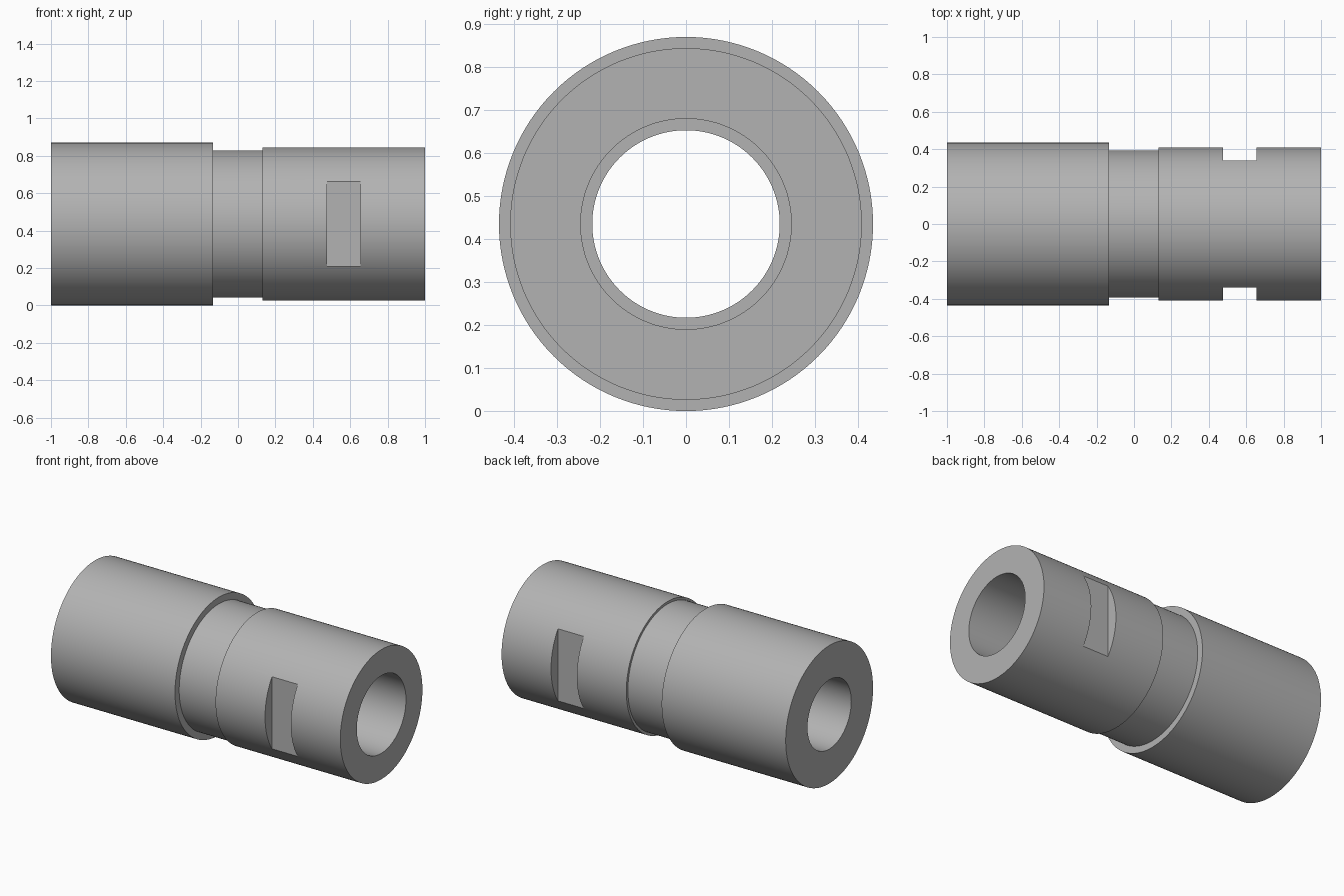
import bpy, bmesh, math
from mathutils import Vector

cube = bpy.data.objects.get("Cube")
if cube:
    bpy.data.objects.remove(cube, do_unlink=True)

AXIS_Z = 0.435
steel = bpy.data.materials.new("grey steel")
steel.use_nodes = True
colour = (0.45, 0.45, 0.45, 1)
steel.diffuse_color = colour
steel.node_tree.nodes["Principled BSDF"].inputs["Base Color"].default_value = colour


def lathe(name, profile, steps=128):
    """Revolve a closed (x, radius) profile about the x axis."""
    bm = bmesh.new()
    verts = [bm.verts.new((x, 0, r)) for x, r in profile]
    edges = [bm.edges.new((a, b)) for a, b in zip(verts, verts[1:] + verts[:1])]
    bmesh.ops.spin(bm, geom=verts + edges, cent=(0, 0, 0), axis=(1, 0, 0),
                   angle=math.tau, steps=steps)
    bmesh.ops.remove_doubles(bm, verts=bm.verts, dist=1e-5)
    bmesh.ops.recalc_face_normals(bm, faces=bm.faces)
    mesh = bpy.data.meshes.new(name)
    bm.to_mesh(mesh)
    bm.free()
    obj = bpy.data.objects.new(name, mesh)
    bpy.context.collection.objects.link(obj)
    obj.location.z = AXIS_Z
    mesh.materials.append(steel)
    return obj


# Hollow sleeve: wide collar, relief neck, spigot and stepped bore
sleeve = lathe("sleeve_body", [
    (-1, 0.435), (-0.135, 0.435), (-0.135, 0.393), (0.13, 0.393),
    (0.13, 0.409), (1, 0.409), (1, 0.245), (0, 0.245), (0, 0.218), (-1, 0.218)])

bpy.context.view_layer.objects.active = sleeve
sleeve.select_set(True)

# Wrench flats cut on the front and back
for side, label in ((-1, "front"), (1, "back")):
    bpy.ops.mesh.primitive_cube_add(size=1, location=(0.565, side * 0.44, AXIS_Z))
    cutter = bpy.context.object
    cutter.name = label + "_flat_cutter"
    cutter.scale = (0.18, 0.2, 0.8)
    cutter.hide_render = True
    cutter.data.materials.append(steel)
    mod = sleeve.modifiers.new(label + "_flat", "BOOLEAN")
    mod.operation, mod.solver, mod.object = "DIFFERENCE", "EXACT", cutter
    bpy.ops.object.select_all(action="DESELECT")
    sleeve.select_set(True)
    bpy.context.view_layer.objects.active = sleeve
    bpy.ops.object.modifier_apply(modifier=mod.name)
    bpy.data.objects.remove(cutter, do_unlink=True)

bpy.ops.object.shade_smooth_by_angle(angle=math.radians(25))
